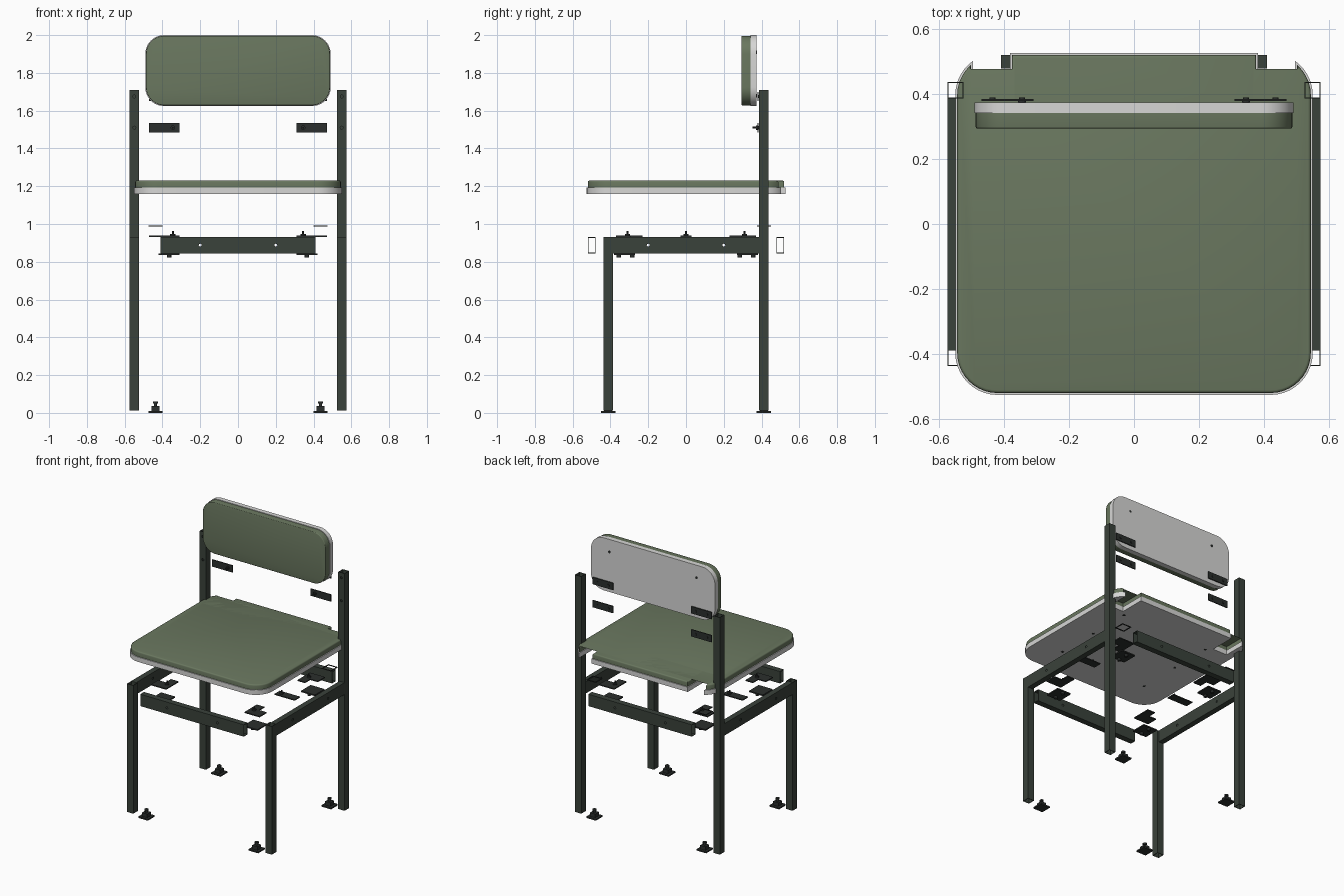
import bpy, bmesh, math
from mathutils import Matrix, Vector

if "Cube" in bpy.data.objects:
    bpy.data.objects.remove(bpy.data.objects["Cube"], do_unlink=True)


def material(name, rgb):
    m = bpy.data.materials.new(name)
    m.use_nodes = True
    m.diffuse_color = (*rgb, 1)
    m.node_tree.nodes["Principled BSDF"].inputs["Base Color"].default_value = (*rgb, 1)
    return m


GREEN = material("sage_green", (0.142, 0.184, 0.114))
WHITE = material("pale_board", (0.68, 0.68, 0.67))
FRAME = material("dark_green_metal", (0.042, 0.054, 0.043))
BLACK = material("black_fittings", (0.024, 0.028, 0.026))
SIDES = {"left": 1, "right": -1}
ENDS = {"front": -1, "back": 1}


def finish(name, bm, mat):
    bmesh.ops.recalc_face_normals(bm, faces=bm.faces)
    mesh = bpy.data.meshes.new(name)
    bm.to_mesh(mesh)
    bm.free()
    mesh.materials.append(mat)
    obj = bpy.data.objects.new(name, mesh)
    bpy.context.collection.objects.link(obj)
    return obj


def add_box(bm, lo, hi):
    lo, hi = Vector(lo), Vector(hi)
    size = hi - lo
    mat = Matrix.Translation((lo + hi) / 2) @ Matrix.Diagonal((*map(abs, size), 1))
    bmesh.ops.create_cube(bm, size=1, matrix=mat)


def add_rod(bm, center, radius, length, axis="Z", sides=12):
    turn = {"X": Matrix.Rotation(math.pi / 2, 4, "Y"),
            "Y": Matrix.Rotation(math.pi / 2, 4, "X"), "Z": Matrix()}[axis]
    bmesh.ops.create_cone(bm, cap_ends=True, segments=sides, radius1=radius, radius2=radius,
                          depth=length, matrix=Matrix.Translation(center) @ turn)


# Open-ended hollow tube, with optional drilled holes
def tube(name, lo, hi, axis, wall=0.005, mat=FRAME, holes=(), drill="X", depth=0.2):
    bm = bmesh.new()
    add_box(bm, lo, hi)
    bm.normal_update()
    ends = [f for f in bm.faces if abs(f.normal[axis]) > 0.9]
    bmesh.ops.delete(bm, geom=ends, context="FACES_ONLY")
    obj = finish(name, bm, mat)
    # make sure the walls face outwards before thickening
    center = (Vector(lo) + Vector(hi)) / 2
    p = obj.data.polygons[0]
    if p.normal.dot(p.center - center) < 0:
        obj.data.flip_normals()
    solid = obj.modifiers.new("wall", "SOLIDIFY")
    solid.thickness, solid.offset = wall, -1
    if holes:
        bm = bmesh.new()
        for h in holes:
            add_rod(bm, h, 0.008, depth, drill)
        cutter = finish(name + "_hole_cutter", bm, mat)
        cutter.hide_render = True
        cutter.display_type = "WIRE"
        cut = obj.modifiers.new("holes", "BOOLEAN")
        cut.operation, cut.object, cut.solver = "DIFFERENCE", cutter, "EXACT"
    return obj


def arc(cx, cy, r, a0, a1, n=10):
    return [(cx + r * math.cos(a0 + (a1 - a0) * i / n), cy + r * math.sin(a0 + (a1 - a0) * i / n))
            for i in range(n + 1)]


# Flat slab from an outline, with a softened top edge
def slab(name, outline, z0, z1, mat, soft=0.0):
    bm = bmesh.new()
    face = bm.faces.new([bm.verts.new((x, y, z0)) for x, y in outline])
    ext = bmesh.ops.extrude_face_region(bm, geom=[face])["geom"]
    top = [v for v in ext if isinstance(v, bmesh.types.BMVert)]
    bmesh.ops.translate(bm, verts=top, vec=(0, 0, z1 - z0))
    if soft:
        rim = [e for e in bm.edges if all(v in top for v in e.verts)]
        bmesh.ops.bevel(bm, geom=rim, offset=soft, segments=3, profile=0.5, affect="EDGES")
    obj = finish(name, bm, mat)
    bpy.ops.object.select_all(action="DESELECT")
    obj.select_set(True)
    bpy.context.view_layer.objects.active = obj
    bpy.ops.object.shade_smooth_by_angle(angle=math.radians(35))
    return obj


# Seat outline: rounded square with two notches for the back legs
def seat_outline(d):
    w, h, r, gap = 0.55 - d, 0.526 - d, 0.13 - d, 0.495 + d
    cx, cy = w - r, h - r
    half = [(0, -h)] + arc(cx, -cy, r, -math.pi / 2, 0)
    half += arc(cx, cy, r, 0, math.acos((gap - cx) / r))
    half += [(gap, 0.345 - d), (0.382 - d, 0.345 - d), (0.382 - d, h), (0, h)]
    return half + [(-x, y) for x, y in reversed(half[1:-1])]


def back_outline(d):
    w, h, r, mid = 0.491 - d, 0.188 - d, 0.1 - d, 1.812
    pts = []
    for i, (sx, sy) in enumerate([(1, 1), (-1, 1), (-1, -1), (1, -1)]):
        a = i * math.pi / 2
        pts += arc(sx * (w - r), mid + sy * (h - r), r, a, a + math.pi / 2)
    return pts


slab("seat_board", seat_outline(0), 1.16, 1.194, WHITE)
slab("seat_cushion", seat_outline(0.006), 1.194, 1.23, GREEN, 0.009)
for part in (slab("backrest_board", back_outline(0), -0.374, -0.341, WHITE),
             slab("backrest_cushion", back_outline(0.004), -0.341, -0.294, GREEN, 0.005)):
    part.rotation_euler.x = math.pi / 2

# Screw sockets under the seat and behind the backrest
bm = bmesh.new()
for s in SIDES.values():
    for y in (-0.31, 0, 0.31):
        add_rod(bm, (s * 0.345, y, 1.16), 0.009, 0.004)
    for z in (1.68, 1.91):
        add_rod(bm, (s * 0.345, 0.374, z), 0.009, 0.004, "Y")
finish("screw_sockets", bm, BLACK)

# Frame tubes
for side, s in SIDES.items():
    tube(f"front_leg_{side}", (s * 0.524, -0.437, 0.012), (s * 0.574, -0.386, 0.93), 2)
    tube(f"back_leg_{side}", (s * 0.524, 0.386, 0.012), (s * 0.574, 0.437, 1.71), 2,
         holes=[(s * 0.549, 0.386, z) for z in (1.51, 1.675)], drill="Y", depth=0.03)
    tube(f"side_rail_{side}", (s * 0.534, -0.386, 0.845), (s * 0.574, 0.386, 0.93), 1,
         holes=[(s * 0.554, y, 0.888) for y in (-0.2, 0.2)])
for end, e in ENDS.items():
    tube(f"{end}_rail", (-0.41, e * 0.478, 0.845), (0.41, e * 0.52, 0.93), 0,
         holes=[(x, e * 0.5, 0.888) for x in (-0.2, 0.2)], drill="Y")


def seat_bolt(bm, x, y):
    add_rod(bm, (x, y, 0.942), 0.014, 0.01)
    add_rod(bm, (x, y, 0.948), 0.005, 0.03, sides=8)


for side, s in SIDES.items():
    # Middle seat tab
    bm = bmesh.new()
    add_box(bm, (s * 0.31, -0.03, 0.931), (s * 0.47, 0.03, 0.938))
    seat_bolt(bm, s * 0.345, 0)
    finish(f"middle_seat_tab_{side}", bm, BLACK)

    # Backrest plates, the lower one with its bolt
    for place, z in (("lower", 1.51), ("upper", 1.675)):
        bm = bmesh.new()
        add_box(bm, (s * 0.31, 0.378, z - 0.025), (s * 0.47, 0.385, z + 0.025))
        for x in (0.345, 0.435):
            add_rod(bm, (s * x, 0.384, z), 0.009, 0.01, "Y")
        if place == "lower":
            add_rod(bm, (s * 0.345, 0.37, z), 0.005, 0.034, "Y", 8)
            add_rod(bm, (s * 0.345, 0.374, z), 0.012, 0.008, "Y")
        finish(f"backrest_plate_{place}_{side}", bm, BLACK)

    # Thin collar that slips over the back leg
    tube(f"leg_collar_{side}", (s * 0.4, 0.375, 0.987), (s * 0.475, 0.45, 0.991), 2, 0.01, BLACK)

    for end, e in ENDS.items():
        # L-shaped corner bracket with seat bolt
        bm = bmesh.new()
        add_box(bm, (s * 0.31, e * 0.29, 0.931), (s * 0.43, e * 0.37, 0.938))
        add_box(bm, (s * 0.31, e * 0.23, 0.931), (s * 0.37, e * 0.29, 0.938))
        seat_bolt(bm, s * 0.345, e * 0.31)
        finish(f"corner_bracket_{end}_{side}", bm, BLACK)

        # Lower joining plate with two screw heads
        bm = bmesh.new()
        add_box(bm, (s * 0.31, e * 0.27, 0.836), (s * 0.42, e * 0.38, 0.845))
        for y in (0.285, 0.355):
            add_rod(bm, (s * 0.365, e * y, 0.831), 0.012, 0.018)
        finish(f"lower_plate_{end}_{side}", bm, BLACK)

        # Foot plug
        x, y = s * 0.437, e * 0.412
        bm = bmesh.new()
        for r, z0, z1 in ((0.038, 0, 0.01), (0.021, 0.01, 0.036)):
            add_box(bm, (x - r, y - r, z0), (x + r, y + r, z1))
        add_rod(bm, (x, y, 0.042), 0.008, 0.014)
        add_rod(bm, (x, y, 0.054), 0.014, 0.01)
        finish(f"foot_{end}_{side}", bm, BLACK)
